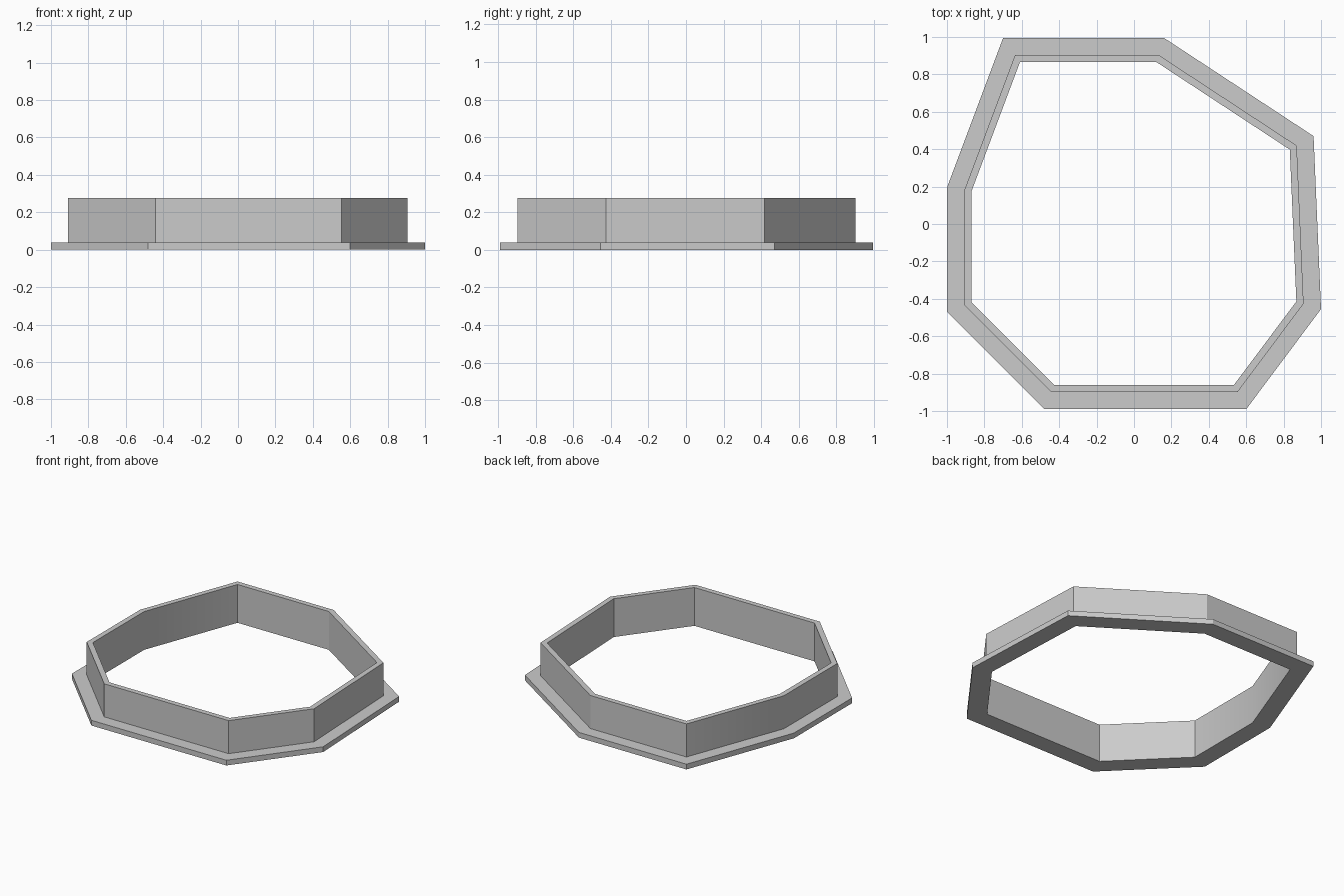
import bpy, bmesh, math
from mathutils import Vector

cube = bpy.data.objects.get("Cube")
if cube:
    bpy.data.objects.remove(cube, do_unlink=True)

# Irregular eight-sided outline, counter-clockwise from the front edge
OUTLINE = [Vector(p) for p in (
    (-0.48, -0.99), (0.60, -0.99), (1.0, -0.455), (0.96, 0.47),
    (0.16, 0.995), (-0.70, 0.995), (-1.0, 0.195), (-1.0, -0.47))]

# L-shaped section: (inward offset, height)
FLANGE_H, WALL_H = 0.038, 0.277
WALL_OUT, WALL_IN = 0.092, 0.13
SECTION = [(0, 0), (0, FLANGE_H), (WALL_OUT, FLANGE_H),
           (WALL_OUT, WALL_H), (WALL_IN, WALL_H), (WALL_IN, 0)]


def inset(points, dist):
    """Move every side inward by dist, with mitred corners."""
    result = []
    for i, p in enumerate(points):
        a = (p - points[i - 1]).normalized()
        b = (points[(i + 1) % len(points)] - p).normalized()
        na, nb = Vector((-a.y, a.x)), Vector((-b.y, b.x))
        result.append(p + (na + nb) * dist / (1 + na.dot(nb)))
    return result


# Grey material
grey = bpy.data.materials.new("grey")
grey.use_nodes = True
colour = (0.6, 0.6, 0.6, 1)
grey.diffuse_color = colour
grey.node_tree.nodes["Principled BSDF"].inputs["Base Color"].default_value = colour

# Sweep the section around the outline
bm = bmesh.new()
rings = [[bm.verts.new((p.x, p.y, z)) for p in inset(OUTLINE, d)] for d, z in SECTION]
n = len(OUTLINE)
for k, low in enumerate(rings):
    high = rings[(k + 1) % len(rings)]
    for i in range(n):
        j = (i + 1) % n
        bm.faces.new((low[i], low[j], high[j], high[i]))
bmesh.ops.recalc_face_normals(bm, faces=bm.faces)

mesh = bpy.data.meshes.new("flanged_ring")
bm.to_mesh(mesh)
bm.free()
mesh.materials.append(grey)
ring = bpy.data.objects.new("flanged_ring", mesh)
bpy.context.collection.objects.link(ring)

# Only the shallow corner stays soft
bpy.context.view_layer.objects.active = ring
ring.select_set(True)
bpy.ops.object.shade_smooth_by_angle(angle=math.radians(30))
